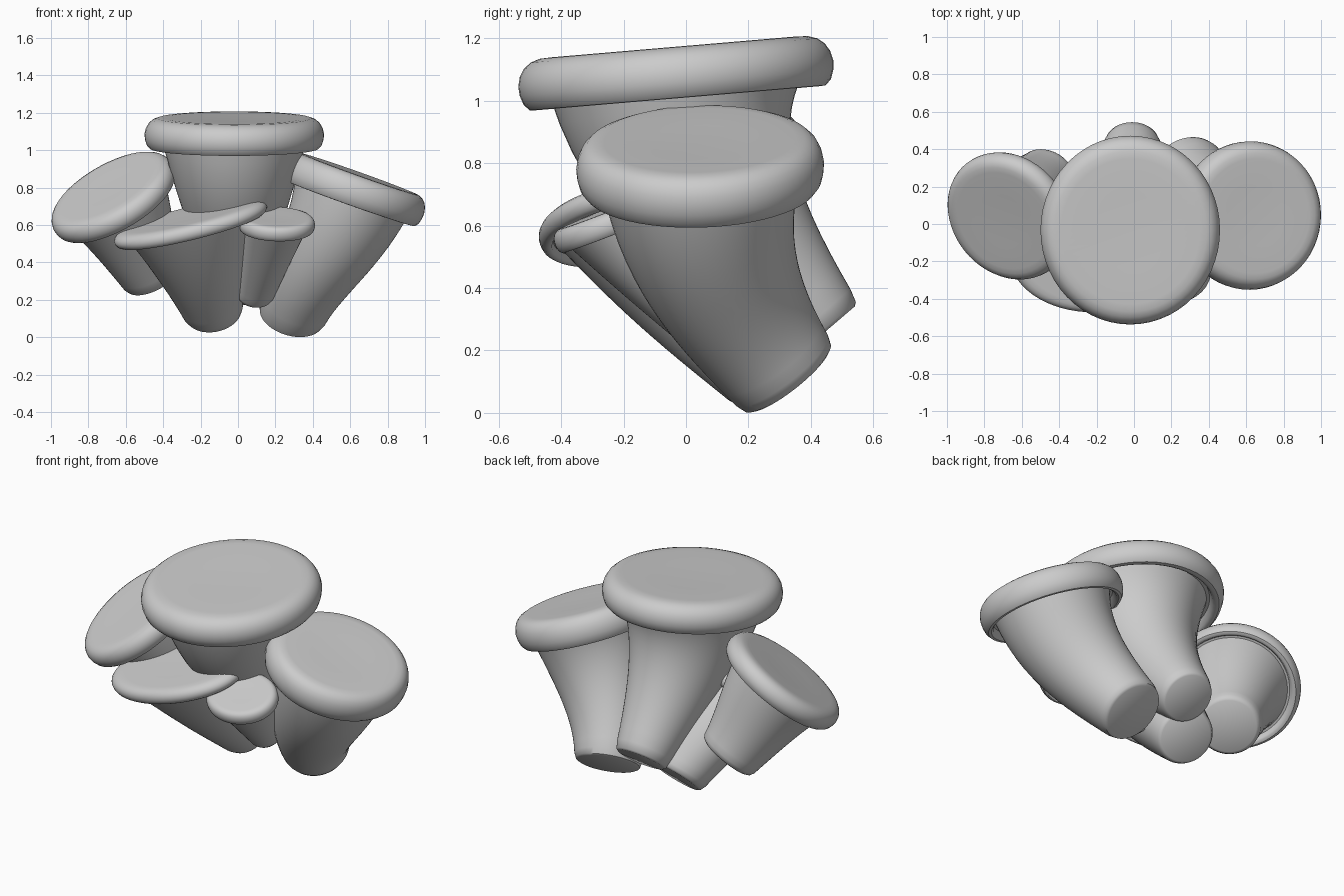
import bpy, bmesh, math
from mathutils import Vector

if "Cube" in bpy.data.objects:
    bpy.data.objects.remove(bpy.data.objects["Cube"])

SEG = 56

# Cap rim profile: (radius fraction, height fraction from -0.5 to 0.5)
CAP = [(0.0, -0.25), (0.84, -0.25), (0.87, -0.45), (0.90, -0.5), (0.94, -0.49),
       (0.975, -0.38), (0.995, -0.2), (1.0, -0.02), (0.985, 0.17), (0.955, 0.32),
       (0.91, 0.43), (0.85, 0.49), (0.77, 0.5), (0.4, 0.47), (0.0, 0.46)]


def loft(name, rings):
    """Skin rings of (centre, axis, radius along x, radius across)."""
    bm = bmesh.new()
    loops = []
    for c, n, ru, rv in rings:
        n = n.normalized()
        u = (Vector((1, 0, 0)) - n * n.x).normalized()
        v = n.cross(u)
        if ru < 1e-5:
            loops.append([bm.verts.new(c)])
            continue
        loops.append([bm.verts.new(c + u * ru * math.cos(a) + v * rv * math.sin(a))
                      for a in (2 * math.pi * i / SEG for i in range(SEG))])
    for a, b in zip(loops, loops[1:]):
        for i in range(SEG):
            j = (i + 1) % SEG
            if len(a) == 1:
                bm.faces.new((a[0], b[j], b[i]))
            elif len(b) == 1:
                bm.faces.new((a[i], a[j], b[0]))
            else:
                bm.faces.new((a[i], a[j], b[j], b[i]))
    bmesh.ops.recalc_face_normals(bm, faces=bm.faces)
    me = bpy.data.meshes.new(name)
    bm.to_mesh(me)
    bm.free()
    ob = bpy.data.objects.new(name, me)
    bpy.context.collection.objects.link(ob)
    bpy.ops.object.select_all(action='DESELECT')
    ob.select_set(True)
    bpy.context.view_layer.objects.active = ob
    bpy.ops.object.shade_smooth_by_angle(angle=math.radians(40))
    return ob


def mushroom(name, base, tan, r0, mid, nrm, R, thick, ratio=1.0, r1=0.81, straight=False):
    base, tan, mid, nrm = (Vector(p) for p in (base, tan, mid, nrm))
    tan.normalize()
    nrm.normalize()
    # flat disc cap with a rounded lip
    loft(name + "_cap", [(mid + nrm * thick * h, nrm, R * f, R * ratio * f) for f, h in CAP])
    # flaring stem along a cubic curve, its rings turning from base to cap
    top = mid - nrm * thick * 0.2
    k = (top - base).length * 0.36
    p1, p2 = base + tan * k, top - nrm * k
    if straight:
        p1, p2 = base.lerp(top, 0.33), base.lerp(top, 0.67)
    rings = [(base, tan, 0.0, 0.0), (base, tan, r0 * 0.88, r0 * 0.88),
             (base + tan * 0.008, tan, r0 * 0.96, r0 * 0.96)]
    n = 14
    for i in range(n + 1):
        s = 0.05 + 0.95 * i / n
        q = 1 - s
        c = base * q**3 + p1 * 3 * q * q * s + p2 * 3 * q * s * s + top * s**3
        d = (p1 - base) * q * q + (p2 - p1) * 2 * q * s + (top - p2) * s * s
        if straight:
            d = tan.lerp(nrm, s)
        r = r0 + (R * r1 - r0) * s**1.15
        rings.append((c, d, r, r * (1 + (ratio - 1) * s)))
    rings.append((top, nrm, 0.0, 0.0))
    loft(name + "_stem", rings)


mushroom("centre", (-0.01, 0.44, 0.255), (0, -0.65, 0.76), 0.15,
         (-0.02, -0.033, 1.09), (0, -0.085, 1), 0.48, 0.165, 1.055)
mushroom("right", (0.285, 0.33, 0.107), (0.22, -0.6, 0.76), 0.182,
         (0.622, 0.045, 0.795), (0.335, -0.03, 0.94), 0.397, 0.165)
mushroom("left", (-0.45, 0.26, 0.32), (-0.43, -0.47, 0.77), 0.168,
         (-0.67, 0.04, 0.753), (-0.46, -0.39, 0.80), 0.363, 0.115)
mushroom("front", (-0.13, 0.28, 0.125), (-0.15, -0.68, 0.72), 0.158,
         (-0.255, -0.2, 0.61), (-0.24, -0.2, 0.95), 0.42, 0.08, 0.66, straight=True)
mushroom("small", (0.09, 0.14, 0.22), (0.1, -0.7, 0.7), 0.10,
         (0.207, -0.255, 0.607), (0.03, -0.36, 0.93), 0.205, 0.075, 0.87, straight=True)
